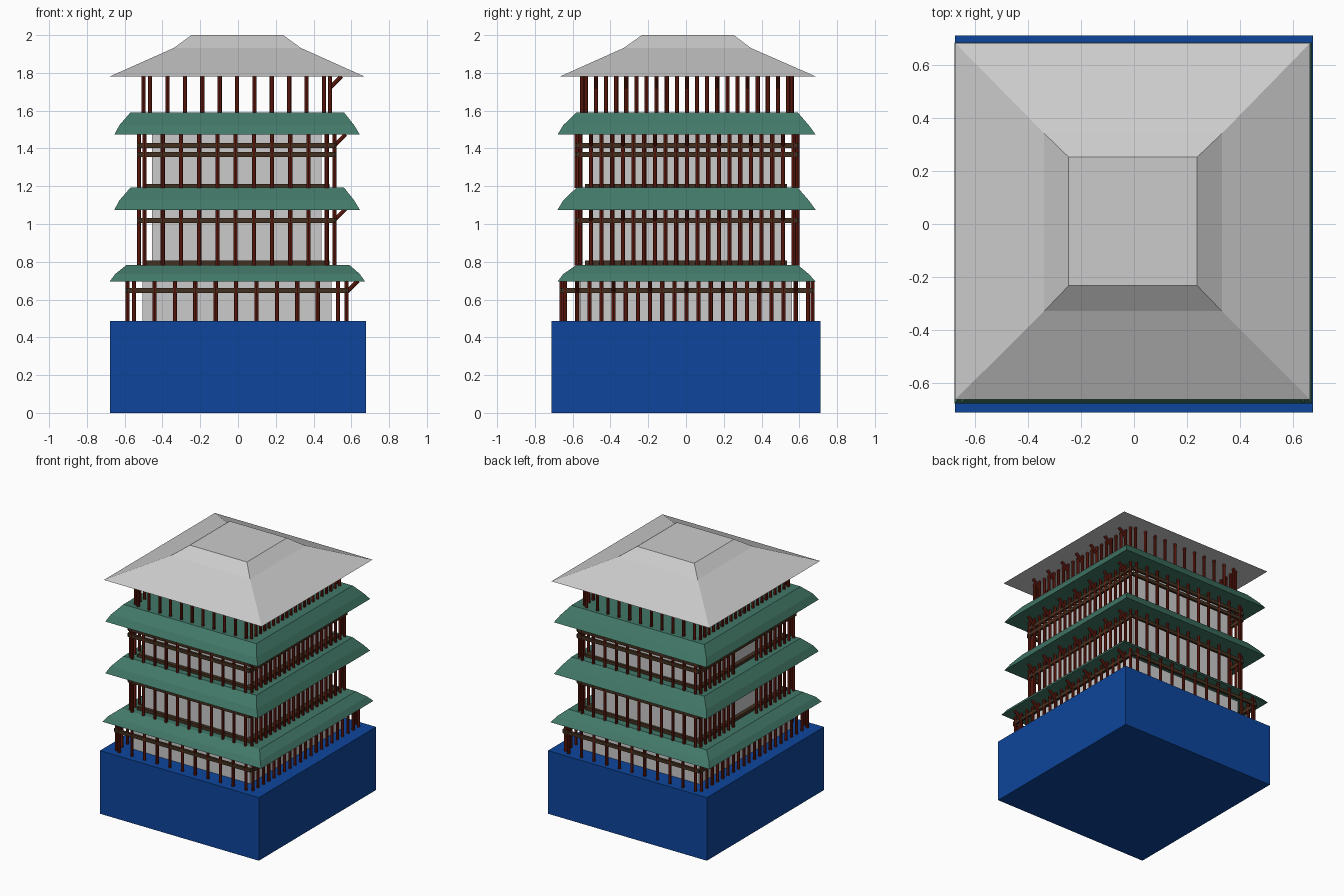
import bpy, bmesh, math
from mathutils import Matrix, Vector

if "Cube" in bpy.data.objects:
    bpy.data.objects.remove(bpy.data.objects["Cube"])


def material(name, rgb):
    m = bpy.data.materials.new(name)
    m.diffuse_color = (*rgb, 1)
    m.use_nodes = True
    m.node_tree.nodes["Principled BSDF"].inputs["Base Color"].default_value = m.diffuse_color
    return m


BLUE = material("blue", (0.004, 0.06, 0.33))
GREEN = material("green", (0.054, 0.188, 0.138))
RED = material("red_wood", (0.16, 0.013, 0.006))
BROWN = material("brown_wood", (0.055, 0.03, 0.014))


def finish(name, bm, mat=None):
    bmesh.ops.recalc_face_normals(bm, faces=bm.faces)
    me = bpy.data.meshes.new(name)
    bm.to_mesh(me)
    bm.free()
    ob = bpy.data.objects.new(name, me)
    bpy.context.collection.objects.link(ob)
    if mat:
        me.materials.append(mat)
    return ob


def add_box(bm, x0, x1, y0, y1, z0, z1):
    m = Matrix.Translation(((x0 + x1) / 2, (y0 + y1) / 2, (z0 + z1) / 2))
    bmesh.ops.create_cube(bm, size=1, matrix=m @ Matrix.Diagonal((x1 - x0, y1 - y0, z1 - z0, 1)))


def box(name, *dims, mat=None):
    bm = bmesh.new()
    add_box(bm, *dims)
    finish(name, bm, mat)


def add_post(bm, a, b, r=0.011):
    a, b = Vector(a), Vector(b)
    d = b - a
    rot = d.to_track_quat('Z', 'Y').to_matrix().to_4x4()
    bmesh.ops.create_cone(bm, cap_ends=True, segments=8, radius1=r, radius2=r,
                          depth=d.length, matrix=Matrix.Translation((a + b) / 2) @ rot)


def hip_roof(name, levels, mat=None):
    """Stack of rectangles (x0, x1, y0, y1, z), bridged and capped."""
    bm = bmesh.new()
    rings = [[bm.verts.new(p) for p in ((x0, y0, z), (x1, y0, z), (x1, y1, z), (x0, y1, z))]
             for x0, x1, y0, y1, z in levels]
    for a, b in zip(rings, rings[1:]):
        for i in range(4):
            j = (i + 1) % 4
            bm.faces.new((a[i], a[j], b[j], b[i]))
    bm.faces.new(rings[0])
    bm.faces.new(rings[-1])
    finish(name, bm, mat)


def spread(a, b, n):
    return [a + (b - a) * i / (n - 1) for i in range(n)]


def colonnade(name, xs, ys, z0, z1, gap=False):
    """xs, ys: (outer min, inner min, inner max, outer max) of the column lines."""
    bm = bmesh.new()
    # front and back rows
    for x in spread(xs[1], xs[2], 11):
        for y in (ys[0], ys[3]):
            add_post(bm, (x, y, z0), (x, y, z1))
    # side rows, with a doorway left open on the left side
    for y in spread(ys[1], ys[2], 21):
        add_post(bm, (xs[3], y, z0), (xs[3], y, z1))
        if not (gap and abs(y - 0.03) < 0.13):
            add_post(bm, (xs[0], y, z0), (xs[0], y, z1))
    finish(name + "_columns", bm, RED)
    # slanted brackets along the right side
    bm = bmesh.new()
    for y in spread(ys[1], ys[2], 21)[1::3]:
        add_post(bm, (xs[3], y, z1 - 0.06), (xs[3] + 0.06, y, z1))
    finish(name + "_brackets", bm, RED)


def beam_ring(name, xs, ys, z, t=0.009, h=0.013):
    bm = bmesh.new()
    for y in (ys[0], ys[3]):
        add_box(bm, xs[0], xs[3], y - t, y + t, z - h, z + h)
    for x in (xs[0], xs[3]):
        add_box(bm, x - t, x + t, ys[0], ys[3], z - h, z + h)
    finish(name, bm, BROWN)


# plinth
box("plinth", -0.677, 0.677, -0.713, 0.713, 0, 0.486, mat=BLUE)

# column lines of each storey
X1, Y1 = (-0.585, -0.55, 0.53, 0.575), (-0.66, -0.64, 0.645, 0.67)
X2, Y2 = (-0.525, -0.495, 0.47, 0.51), (-0.58, -0.56, 0.57, 0.59)
X4, Y4 = (-0.50, -0.465, 0.455, 0.487), (-0.55, -0.53, 0.54, 0.56)
colonnade("storey_1", X1, Y1, 0.486, 0.70)
colonnade("storey_2", X2, Y2, 0.78, 1.08, gap=True)
colonnade("storey_3", X2, Y2, 1.19, 1.475, gap=True)
colonnade("storey_4", X4, Y4, 1.585, 1.782)

# inner walls
box("storey_1_wall", -0.505, 0.495, -0.56, 0.56, 0.486, 0.70)
box("storey_2_wall", -0.455, 0.443, -0.51, 0.515, 0.78, 1.08)
box("storey_3_wall", -0.455, 0.443, -0.51, 0.515, 1.19, 1.475)

# rails and floor sills
beam_ring("storey_1_beam", X1, Y1, 0.647)
beam_ring("storey_2_beam", X2, Y2, 1.018)
beam_ring("storey_3_lower_beam", X2, Y2, 1.367)
beam_ring("storey_3_upper_beam", X2, Y2, 1.415)
for n, z in ((2, 0.78), (3, 1.185)):
    box(f"storey_{n}_sill", -0.485, 0.485, -0.535, 0.535, z, z + 0.027, mat=BROWN)

# green skirt roofs
hip_roof("skirt_roof_1", [(-0.68, 0.673, -0.68, 0.687, 0.695), (-0.65, 0.645, -0.65, 0.65, 0.735),
                          (-0.59, 0.59, -0.58, 0.592, 0.783)], GREEN)
for n, z in ((2, 1.075), (3, 1.473)):
    hip_roof(f"skirt_roof_{n}", [(-0.655, 0.645, -0.68, 0.687, z), (-0.628, 0.615, -0.65, 0.65, z + 0.05),
                                 (-0.57, 0.562, -0.58, 0.592, z + 0.117)], GREEN)

# top roof
hip_roof("top_roof", [(-0.677, 0.667, -0.665, 0.685, 1.782), (-0.34, 0.333, -0.33, 0.343, 1.932),
                      (-0.247, 0.239, -0.233, 0.253, 2.0)])
